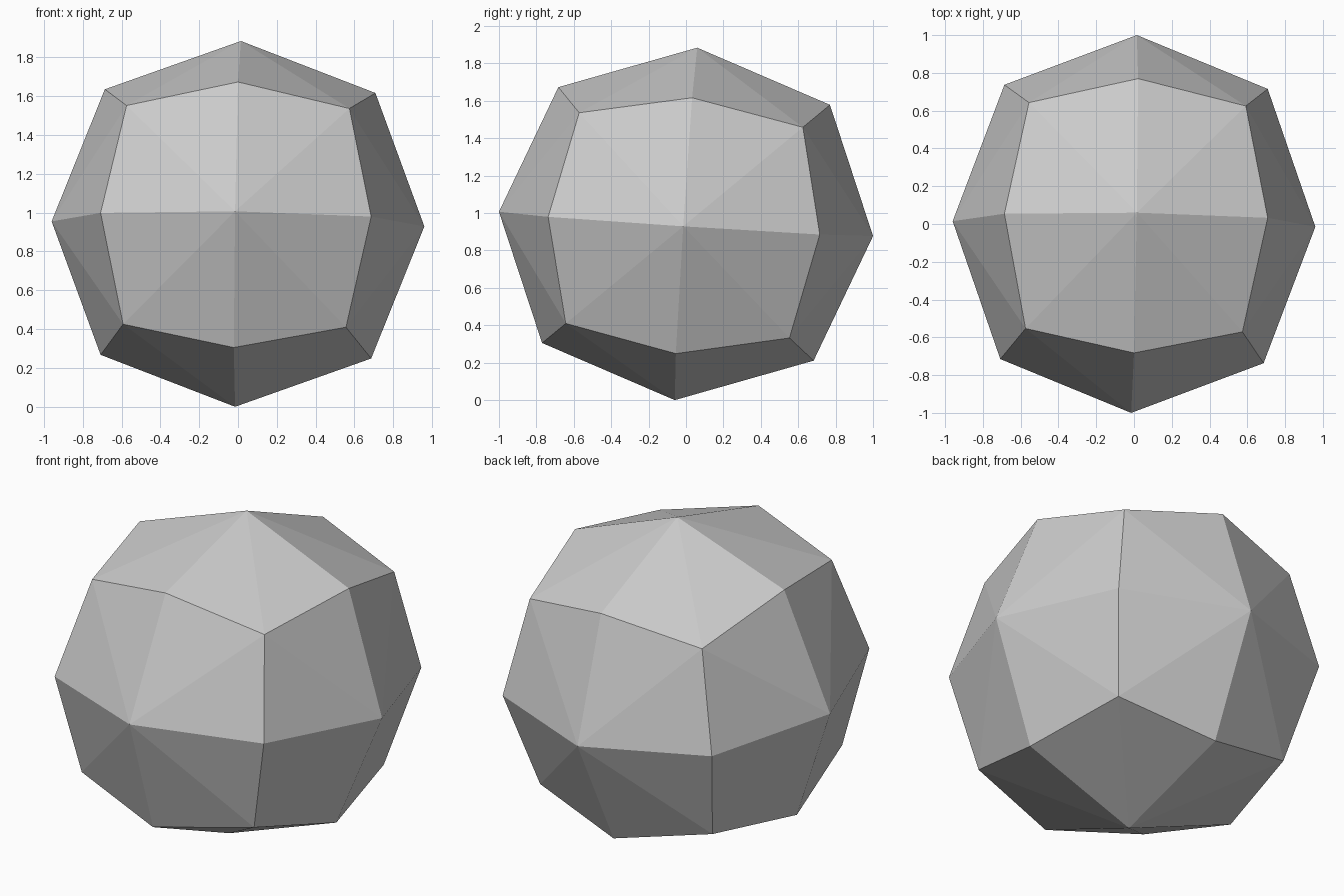
import bpy
import bmesh
from mathutils import Matrix, Vector

# Remove the default cube only
default_cube = bpy.data.objects.get("Cube")
if default_cube:
    bpy.data.objects.remove(default_cube, do_unlink=True)


def make_material(name, color):
    material = bpy.data.materials.new(name)
    material.use_nodes = True
    material.diffuse_color = color
    material.node_tree.nodes["Principled BSDF"].inputs["Base Color"].default_value = color
    return material


# Slightly tilted axes of the rock and the height of its centre
AXIS_X = Vector((0.96, -0.015, -0.013))
AXIS_Y = Vector((0.015, 1.0, -0.065))
AXIS_Z = Vector((0.015, 0.06, 0.942))
CENTRE = Vector((0, 0, 0.942))

# How far side centres, edge middles and corners are pulled towards a ball
ROUNDING = {1: 1.0, 2: 0.726, 3: 0.598}


def rounded(point):
    outer_axes = sum(abs(c) > 0.5 for c in point)
    return point * ROUNDING[outer_axes]


# Cube with split edges, each side fanned out from its centre
bm = bmesh.new()
bmesh.ops.create_cube(bm, size=2)
bmesh.ops.bisect_edges(bm, edges=bm.edges[:], cuts=1)
bmesh.ops.poke(bm, faces=bm.faces[:])

# Inflate the cube, then tilt it and lift it onto the ground
tilt = Matrix((AXIS_X, AXIS_Y, AXIS_Z)).transposed()
for vert in bm.verts:
    vert.co = tilt @ rounded(vert.co) + CENTRE
bmesh.ops.recalc_face_normals(bm, faces=bm.faces[:])

# Flat shaded boulder
mesh = bpy.data.meshes.new("boulder")
bm.to_mesh(mesh)
bm.free()
mesh.materials.append(make_material("stone grey", (0.6, 0.6, 0.6, 1)))
boulder = bpy.data.objects.new("boulder", mesh)
bpy.context.collection.objects.link(boulder)
